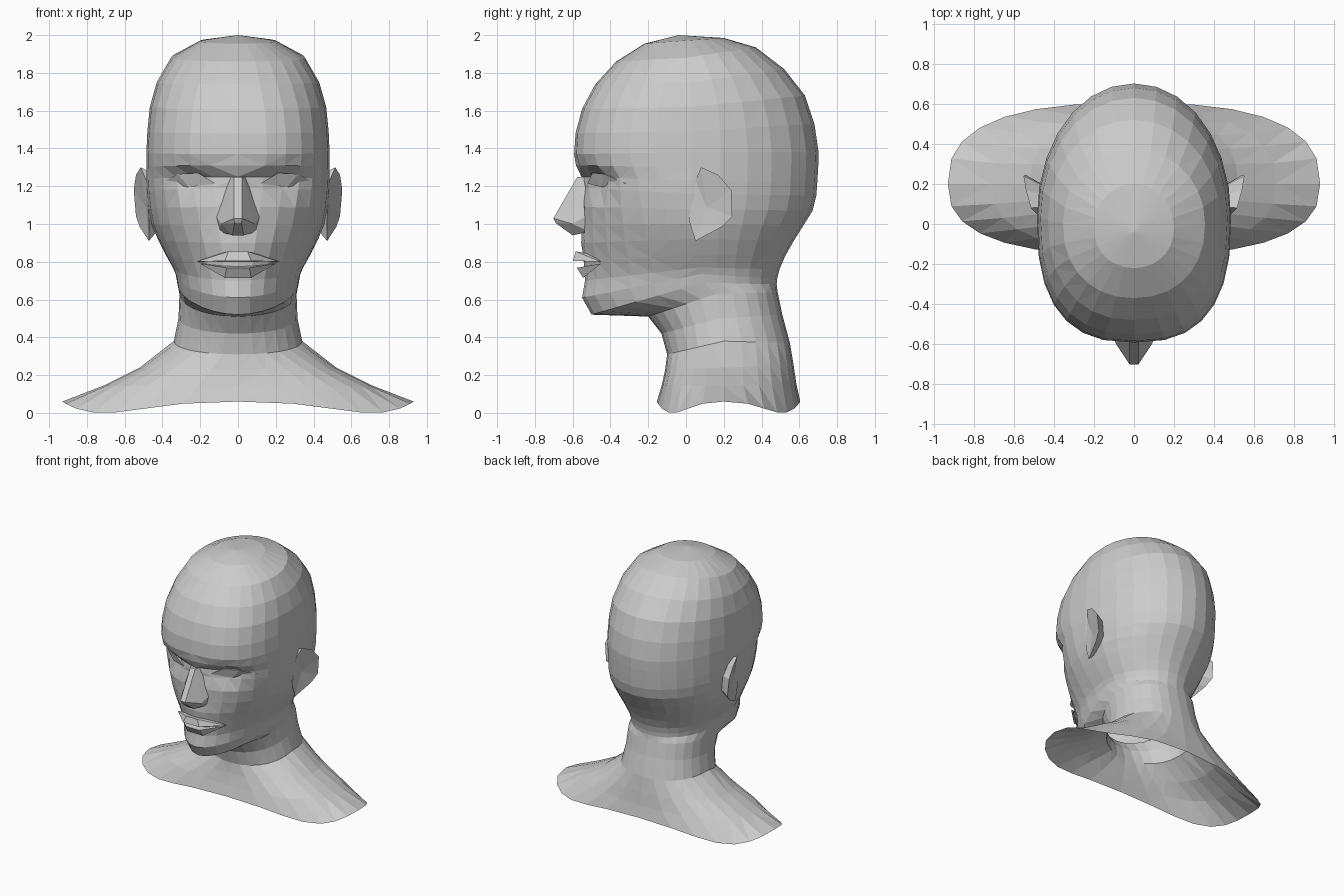
import bpy, bmesh
from math import sin, cos, pi, exp
from mathutils import Vector
from mathutils.bvhtree import BVHTree

if "Cube" in bpy.data.objects:
    bpy.data.objects.remove(bpy.data.objects["Cube"])

SEG = 28


def finish(name, bm):
    bmesh.ops.recalc_face_normals(bm, faces=bm.faces[:])
    bmesh.ops.triangulate(bm, faces=bm.faces[:])
    me = bpy.data.meshes.new(name)
    bm.to_mesh(me)
    ob = bpy.data.objects.new(name, me)
    bpy.context.collection.objects.link(ob)
    return ob


def hull(name, pts, mirrored=False):
    bm = bmesh.new()
    for x, y, z in pts:
        bm.verts.new((x, y, z))
        if mirrored:
            bm.verts.new((-x, y, z))
    res = bmesh.ops.convex_hull(bm, input=bm.verts[:])
    junk = [v for v in bm.verts if not v.link_faces]
    bmesh.ops.delete(bm, geom=junk, context='VERTS')
    return finish(name, bm)


def spow(v, p):
    return (1 if v >= 0 else -1) * abs(v) ** p


def ring(bm, row, pb, dip=0.0):
    """Tilted superellipse; front, side and back each have their own height."""
    yf, zf, yb, zb, w, zs, ym, pf = row
    out = []
    for i in range(SEG):
        t = 2 * pi * i / SEG
        front = cos(t) >= 0
        p = 2 / (pf if front else pb)
        u = abs(cos(t)) ** p
        ye, ze = (yf, zf) if front else (yb, zb)
        z = zs + (ze - zs) * u - dip * sin(2 * t) ** 2
        out.append(bm.verts.new((w * spow(sin(t), p), ym + (ye - ym) * u, z)))
    return out


# Ring rows: front y, front z, back y, back z, half width, side z, widest y, front roundness
skull = [
    (-.22, 1.955, .20, 1.985, .20, 1.970, -.02, 2.1),
    (-.37, 1.86, .37, 1.935, .355, 1.88, .00, 2.2),
    (-.48, 1.74, .52, 1.82, .43, 1.75, .02, 2.3),
    (-.55, 1.61, .63, 1.68, .467, 1.62, .03, 2.5),
    (-.585, 1.48, .68, 1.53, .48, 1.49, .03, 2.6),
    (-.592, 1.37, .702, 1.38, .485, 1.38, .03, 2.6),
]
face = [
    (-.583, 1.31, .70, 1.30, .485, 1.30, .03, 2.5),
    (-.555, 1.25, .695, 1.22, .485, 1.23, .03, 2.35),
    (-.55, 1.19, .69, 1.15, .482, 1.16, .03, 2.3),
    (-.55, 1.09, .67, 1.07, .473, 1.08, .03, 2.15),
    (-.55, .99, .62, .99, .457, 1.00, .04, 2.05),
    (-.555, .90, .57, .91, .425, .92, .05, 1.95),
    (-.54, .80, .525, .83, .385, .84, .06, 1.9),
    (-.535, .70, .495, .76, .345, .77, .07, 1.85),
    (-.55, .61, .483, .71, .33, .735, .08, 1.85),
    (-.50, .52, .48, .68, .322, .69, .09, 1.85),
]
neck = [
    (-.20, .51, .485, .64, .31, .63, .16, 2.0),
    (-.13, .42, .51, .52, .315, .50, .18, 2.0),
    (-.10, .31, .55, .37, .34, .38, .20, 2.1),
    (-.11, .23, .57, .25, .52, .24, .20, 2.3),
    (-.13, .14, .585, .15, .71, .145, .20, 2.5),
]
rim = (-.155, .06, .605, .06, .93, .06, .20, 2.6)

# Head, neck and shoulders as one open-bottomed loft
bm = bmesh.new()
rings = [ring(bm, r, 2.05) for r in skull + face]
rings += [ring(bm, r, 2.3) for r in neck]
rings.append(ring(bm, rim, 2.6, .06))
top = bm.verts.new((0, -.04, 2.0))
for i in range(SEG):
    j = (i + 1) % SEG
    bm.faces.new((top, rings[0][i], rings[0][j]))
    for a, b in zip(rings, rings[1:]):
        bm.faces.new((a[i], b[i], b[j], a[j]))

# Press in the eye sockets below the brow
for v in bm.verts:
    if v.co.y < -.2:
        gx, gz = (abs(v.co.x) - .23) / .12, (v.co.z - 1.23) / .06
        v.co.y += .075 * exp(-gx * gx - gz * gz)
finish("head_and_shoulders", bm)
tree = BVHTree.FromBMesh(bm)


def face_y(x, z):
    return tree.ray_cast(Vector((x, -2, z)), Vector((0, 1, 0)))[0].y


# Nose and lips
hull("nose", [(.022, -.575, 1.25), (.055, -.50, 1.25), (.022, -.702, 1.03),
              (.09, -.60, 1.00), (.115, -.53, 1.04), (.10, -.51, .96),
              (.03, -.60, .94), (.018, -.69, 1.005)], True)
hull("upper_lip", [(.05, -.585, .855), (.07, -.598, .805), (.22, -.45, .80),
                   (.05, -.48, .80), (.11, -.50, .84)], True)
hull("lower_lip", [(.06, -.578, .768), (.20, -.45, .79), (.07, -.545, .715),
                   (.05, -.48, .785)], True)

# Ear rim: (x, y, z), running round from the top
ear = [(.515, .08, 1.30), (.54, .17, 1.26), (.552, .24, 1.18), (.54, .245, 1.04),
       (.52, .19, .985), (.472, .05, .91), (.47, .015, 1.02), (.485, .05, 1.23)]
eye = [(.12, 1.215), (.21, 1.27), (.32, 1.265), (.41, 1.215), (.26, 1.195)]

for s, side in ((1, "left"), (-1, "right")):
    # Almond-shaped eye laid on the socket
    pts = []
    for x, z in eye:
        y = face_y(s * x, z)
        pts += [(s * x, y - .008, z), (s * x, y + .03, z)]
    pts.append((s * .26, face_y(s * .26, 1.23) - .025, 1.23))
    hull(side + "_eye", pts)

    # Ear shell: hollow in front, tapering back into the head
    bm = bmesh.new()
    edge = [bm.verts.new((s * x, y, z)) for x, y, z in ear]
    back = [bm.verts.new((s * .44, .1 + (y - .1) * .6, 1.1 + (z - 1.1) * .8)) for x, y, z in ear]
    hollow = bm.verts.new((s * .488, .11, 1.09))
    n = len(ear)
    for i in range(n):
        j = (i + 1) % n
        bm.faces.new((hollow, edge[i], edge[j]))
        bm.faces.new((edge[i], back[i], back[j], edge[j]))
    finish(side + "_ear", bm)
